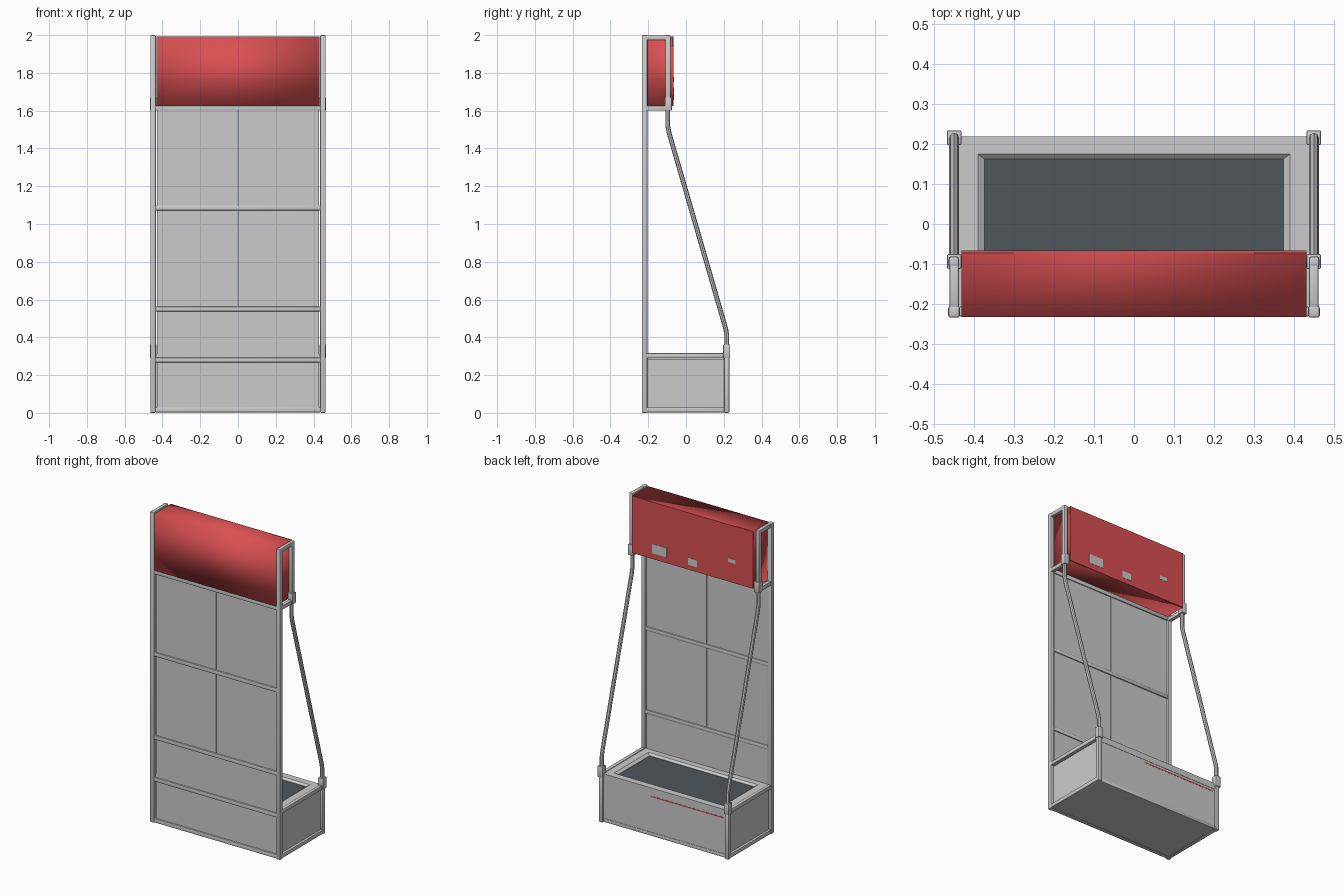
import bpy, bmesh
from mathutils import Vector

if "Cube" in bpy.data.objects:
    bpy.data.objects.remove(bpy.data.objects["Cube"])


def mat(name, c):
    m = bpy.data.materials.new(name)
    m.diffuse_color = (*c, 1)
    m.use_nodes = True
    m.node_tree.nodes["Principled BSDF"].inputs["Base Color"].default_value = m.diffuse_color
    return m


RED = mat("red", (0.70, 0.08, 0.085))
DARK = mat("dark_surface", (0.08, 0.092, 0.105))


def finish(name, bm, material=None, flip=False):
    if flip:
        bmesh.ops.reverse_faces(bm, faces=bm.faces[:])
    me = bpy.data.meshes.new(name)
    bm.to_mesh(me)
    bm.free()
    ob = bpy.data.objects.new(name, me)
    bpy.context.collection.objects.link(ob)
    if material:
        me.materials.append(material)
    return ob


def smooth(ob):
    bpy.ops.object.select_all(action='DESELECT')
    ob.select_set(True)
    bpy.context.view_layer.objects.active = ob
    bpy.ops.object.shade_smooth_by_angle()


def box(name, lo, hi, material=None, bevel=0.0, flip=False):
    """Box between two corners, optionally rounded or with inward normals."""
    lo, hi = Vector(lo), Vector(hi)
    bm = bmesh.new()
    bmesh.ops.create_cube(bm, size=1)
    for v in bm.verts:
        v.co = (lo + hi) / 2 + v.co * (hi - lo)
    if bevel:
        bmesh.ops.bevel(bm, geom=bm.edges[:], offset=bevel, segments=2,
                        profile=0.5, affect='EDGES')
    ob = finish(name, bm, material, flip)
    if bevel:
        smooth(ob)
    return ob


def tube(name, points, radius):
    cu = bpy.data.curves.new(name, 'CURVE')
    cu.dimensions = '3D'
    cu.bevel_depth = radius
    cu.bevel_resolution = 2
    cu.use_fill_caps = True
    sp = cu.splines.new('POLY')
    sp.points.add(len(points) - 1)
    for p, co in zip(sp.points, points):
        p.co = (*co, 1)
    ob = bpy.data.objects.new(name, cu)
    bpy.context.collection.objects.link(ob)
    bpy.ops.object.select_all(action='DESELECT')
    ob.select_set(True)
    bpy.context.view_layer.objects.active = ob
    bpy.ops.object.convert(target='MESH')
    smooth(bpy.context.object)


# side frames, repeated left and right
for side, s in (("left", -1), ("right", 1)):
    def sbox(name, x0, x1, y0, y1, z0, z1, bevel=0.0, flip=False):
        a, b = sorted((s * x0, s * x1))
        return box(f"{side}_{name}", (a, y0, z0), (b, y1, z1), None, bevel, flip)

    sbox("front_post", 0.435, 0.464, -0.234, -0.205, 0, 2.0, 0.006)
    sbox("rear_base_post", 0.435, 0.463, 0.201, 0.229, 0, 0.31, 0.006)
    sbox("rear_header_post", 0.437, 0.463, -0.109, -0.081, 1.60, 2.0, 0.006)
    sbox("lower_joint", 0.431, 0.467, 0.197, 0.234, 0.29, 0.362, 0.004)
    sbox("upper_joint", 0.431, 0.467, -0.112, -0.075, 1.60, 1.67, 0.004)
    for i, z in enumerate((0.016, 0.303)):
        sbox(f"base_rail_{i}", 0.437, 0.461, -0.21, 0.205, z - 0.013, z + 0.013, 0.004)
    for i, z in enumerate((1.614, 1.986)):
        sbox(f"header_rail_{i}", 0.437, 0.461, -0.21, -0.09, z - 0.013, z + 0.013, 0.004)
    sbox("base_panel", 0.436, 0.445, -0.207, 0.204, 0.02, 0.285, flip=True)
    tube(f"{side}_brace", [(s * 0.449, 0.215, 0.34), (s * 0.449, 0.215, 0.42),
                           (s * 0.449, 0.209, 0.45), (s * 0.449, -0.089, 1.48),
                           (s * 0.449, -0.096, 1.515), (s * 0.449, -0.096, 1.62)], 0.0125)

# cross rails on the tall front frame
for i, z in enumerate((0.016, 0.28, 0.55, 1.085, 1.614)):
    box(f"front_cross_rail_{i}", (-0.437, -0.231, z - 0.013), (0.437, -0.206, z + 0.013),
        None, 0.004, flip=i > 1)

# front infill panels
for i, (z0, z1) in enumerate(((0.028, 0.27), (0.29, 0.54))):
    box(f"front_low_panel_{i}", (-0.43, -0.222, z0), (0.43, -0.213, z1), flip=i == 0)
for i, (z0, z1) in enumerate(((0.56, 1.075), (1.095, 1.605))):
    for s in (-1, 1):
        a, b = sorted((s * 0.002, s * 0.43))
        box(f"front_tall_panel_{i}_{s}", (a, -0.222, z0), (b, -0.213, z1), flip=s > 0)

# base cabinet
box("rear_base_rail", (-0.437, 0.203, 0.003), (0.437, 0.219, 0.026), None, 0.004)
box("rear_base_panel", (-0.437, 0.207, 0.02), (0.437, 0.216, 0.29), flip=True)
box("rear_base_red_strip", (-0.42, 0.213, 0.252), (0.10, 0.217, 0.260), RED)
box("base_floor", (-0.437, -0.21, 0.006), (0.437, 0.21, 0.018))

# counter rim with chamfered inner lip, built from nested rectangles
bm = bmesh.new()
loops = []
for x, y, z in ((0.437, 0.218, 0.272), (0.437, 0.218, 0.312), (0.39, 0.175, 0.312),
                (0.373, 0.162, 0.300), (0.373, 0.162, 0.272)):
    loops.append([bm.verts.new((sx * x, sy * y, z))
                  for sx, sy in ((-1, -1), (1, -1), (1, 1), (-1, 1))])
for a, b in zip(loops, loops[1:] + loops[:1]):
    for k in range(4):
        n = (k + 1) % 4
        bm.faces.new((a[k], a[n], b[n], b[k]))
bmesh.ops.recalc_face_normals(bm, faces=bm.faces[:])
finish("counter_rim", bm)
box("counter_surface", (-0.374, -0.163, 0.278), (0.374, 0.163, 0.298), DARK)

# red header: softly shaded shell plus a flat rear board
bm = bmesh.new()
bmesh.ops.create_cube(bm, size=1)
for v in bm.verts:
    v.co = Vector((v.co.x * 0.862, -0.152 + v.co.y * 0.16, 1.809 + v.co.z * 0.366))
bmesh.ops.delete(bm, geom=[f for f in bm.faces if f.normal.y > 0.5], context='FACES_ONLY')
for f in bm.faces:
    f.smooth = True
finish("header_shell", bm, RED, flip=True)
box("header_rear_board", (-0.431, -0.072, 1.626), (0.431, -0.066, 1.992), RED, flip=True)

# small plates on the rear board
for i, (x, z, w, h) in enumerate(((0.235, 1.693, 0.105, 0.06), (0.0, 1.68, 0.065, 0.045),
                                  (-0.28, 1.765, 0.055, 0.025))):
    box(f"header_plate_{i}", (x - w / 2, -0.07, z - h / 2), (x + w / 2, -0.0645, z + h / 2),
        flip=i != 1)
